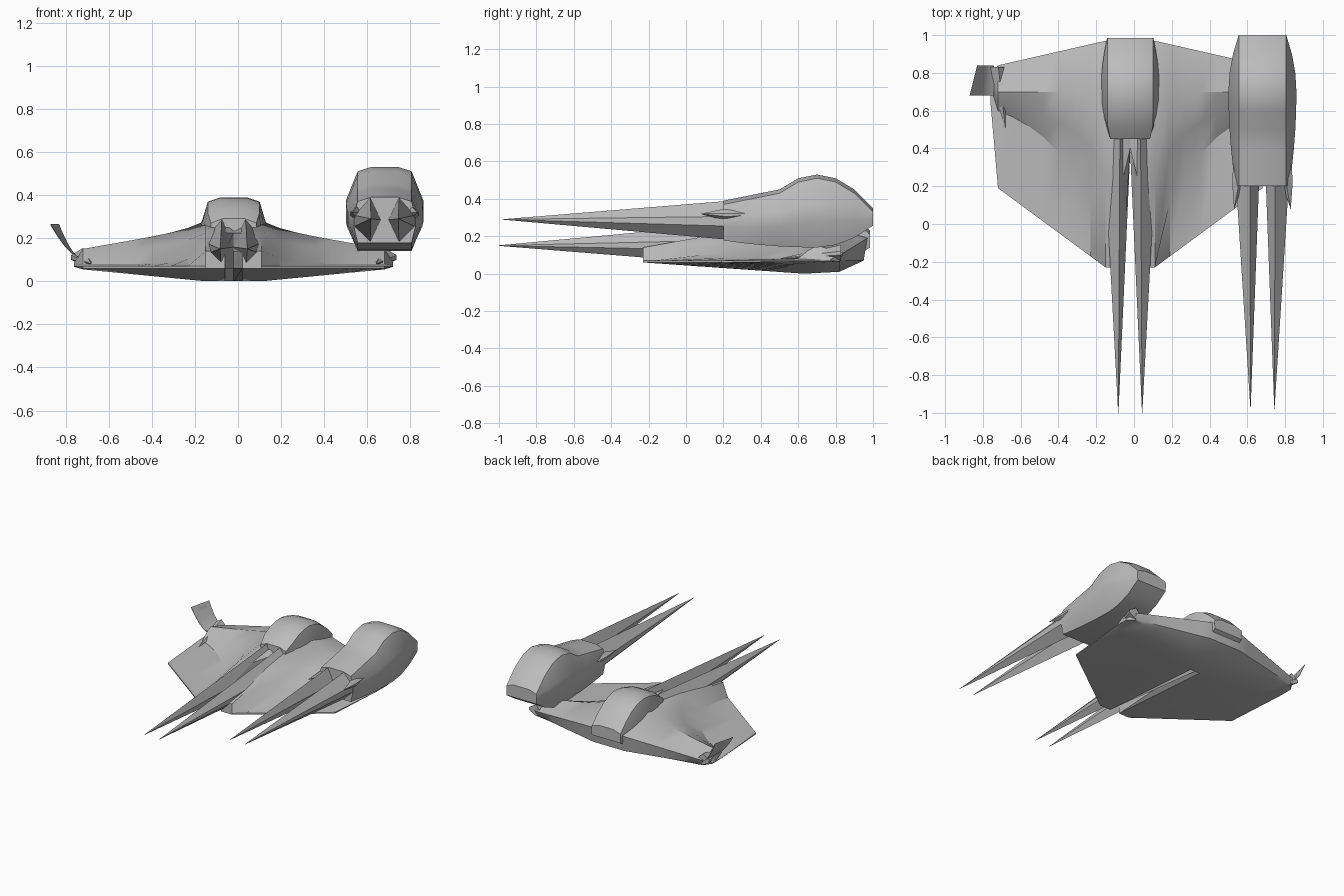
import bpy, bmesh, math

cube = bpy.data.objects.get("Cube")
if cube:
    bpy.data.objects.remove(cube, do_unlink=True)

grey = bpy.data.materials.new("hull_grey")
grey.use_nodes = True
colour = (0.5, 0.5, 0.5, 1)
grey.diffuse_color = colour
grey.node_tree.nodes["Principled BSDF"].inputs["Base Color"].default_value = colour

HULL_X, POD_X, RIDGE_Y = -0.02, 0.68, 0.7


def mix(start, end, t):
    return start + (end - start) * t


def loft(name, rings, angle=30):
    """Skin a series of equal-sized closed rings and cap both ends."""
    bm = bmesh.new()
    loops = [[bm.verts.new(point) for point in ring] for ring in rings]
    for near, far in zip(loops, loops[1:]):
        for i in range(len(near)):
            bm.faces.new((near[i - 1], near[i], far[i], far[i - 1]))
    bm.faces.new(loops[0])
    bm.faces.new(loops[-1])
    bmesh.ops.recalc_face_normals(bm, faces=bm.faces)
    mesh = bpy.data.meshes.new(name)
    bm.to_mesh(mesh)
    bm.free()
    mesh.materials.append(grey)
    obj = bpy.data.objects.new(name, mesh)
    bpy.context.collection.objects.link(obj)
    bpy.ops.object.select_all(action='DESELECT')
    obj.select_set(True)
    bpy.context.view_layer.objects.active = obj
    bpy.ops.object.shade_smooth_by_angle(angle=math.radians(angle))


def swell(y, peak, front, rear):
    """Parabola about the ridge line with separate front and rear bends."""
    bend = front if y < RIDGE_Y else rear
    return peak + bend * (y - RIDGE_Y) ** 2


def barrel(name, center, start, end, steps, roof, floor, width, flat):
    """Faceted body with a crowned roof, driven by rules along its length."""
    rings = []
    for i in range(steps + 1):
        y = mix(start, end, i / steps)
        low, high, wide = floor(y), roof(y), width(y)
        narrow = min(flat, wide)
        half = [(narrow, low), (wide, mix(low, high, 0.35)),
                (wide, mix(low, high, 0.6)), (narrow, high - 0.02),
                (narrow / 2, high)]
        section = half + [(-x, z) for x, z in reversed(half)]
        rings.append([(center + x, y, z) for x, z in section])
    loft(name, rings)


def spike(name, center, side, root, tip):
    """Keeled taper; root is y, outer, inner, low, high."""
    root_y, outer, inner, low, high = root
    tip_y, tip_x, tip_z = tip
    ridge = mix(inner, outer, 0.4)
    keel = [(outer, mix(low, high, 0.35)), (outer, mix(low, high, 0.6)),
            (ridge, high), (inner, mix(low, high, 0.5)), (ridge, low)]
    shrink = 0.01
    loft(name, [
        [(center + side * x, root_y, z) for x, z in keel],
        [(center + side * mix(tip_x, x, shrink), tip_y, mix(tip_z, z, shrink))
         for x, z in keel]], 20)


def wing_section(t):
    """Lead edge, fairing, ridge, rear edge and belly at span fraction t."""
    lead, rear = mix(-0.23, 0.19, t), mix(0.97, 0.84, t)
    blend, root_rise = mix(lead, 0.6, math.sqrt(t)), (1 - t) ** 6
    ridge = mix(0.25, 0.15, t) + 0.03 * root_rise
    fairing, belly = 0.08 + 0.06 * root_rise, mix(0, 0.055, t)
    return [(lead, 0.06), (lead, 0.07), (blend, fairing),
            (mix(blend, RIDGE_Y, 0.5), mix(fairing, ridge, 0.6)),
            (RIDGE_Y, ridge), (rear, mix(0.19, 0.11, t)),
            (rear - 0.02, 0.07), (0.82, belly + 0.01), (0.63, belly)]


# Broad wing hull, notched between the spikes and pinched at the tips
steps = 7
root_section = wing_section(0)
half_wing = [(0, [(max(y, 0.4), z) for y, z in root_section]),
             (0.04, root_section)]
for i in range(steps + 1):
    t = i / steps
    half_wing.append((mix(0.13, RIDGE_Y, t), wing_section(t)))
half_wing.append((0.74, [(mix(y, 0.76, 0.8), mix(z, 0.07, 0.8))
                         for y, z in wing_section(1)]))
mirrored = [(-x, section) for x, section in reversed(half_wing[1:])]
loft("wing_hull", [[(HULL_X + x, y, z) for y, z in section]
                   for x, section in mirrored + half_wing])

# Central cowl rising from the wing
barrel("central_cowl", HULL_X, 0.45, 0.985, 8,
       roof=lambda y: swell(y, 0.39, -1.6, -2),
       floor=lambda y: swell(y, 0.05, 0, 1.1),
       width=lambda y: swell(y, 0.155, -0.8, -0.4), flat=0.12)

# Raised side pod with a sloping canopy ahead of its hump
barrel("side_pod", POD_X, 0.2, 1, 8,
       roof=lambda y: swell(y, 0.53, -2, -2) if y > 0.5 else 0.35 + 0.2 * y,
       floor=lambda y: swell(y, 0.14, 0.15, 1.3),
       width=lambda y: swell(y, 0.18, -0.15, -0.6), flat=0.125)

for side, label in ((-1, "right"), (1, "left")):
    # Twin forward spikes of the hull and of the pod
    spike("hull_spike_" + label, HULL_X, side,
          (0.6, 0.15, -0.01, 0.02, 0.3), (-1, 0.063, 0.15))
    spike("pod_spike_" + label, POD_X, side,
          (0.3, 0.145, 0.015, 0.175, 0.395), (-0.98, 0.063, 0.29))
    # Slim double-ended fins on the flanks of the pod
    for tip_y, end in ((0.08, "front"), (0.4, "rear")):
        spike("pod_fin_" + end + "_" + label, POD_X, side,
              (0.22, 0.16, 0.1, 0.28, 0.35), (tip_y, 0.15, 0.32))
    # Small wingtip housings
    spike("wingtip_housing_" + label, HULL_X, side,
          (0.83, 0.755, 0.66, 0.07, 0.155), (0.5, 0.66, 0.08))

# Upswept winglet on the right wingtip
winglet = []
for i in range(5):
    t = i / 4
    x, z, sweep = mix(-0.74, -0.87, t), mix(0.11, 0.26, t ** 1.5), 0.04 * t
    front, back = (x, 0.68), (x + sweep, 0.84)
    winglet.append([(*front, z), (*back, z), (*back, z + 0.005),
                    (*front, z + 0.005)])
loft("winglet", winglet)
